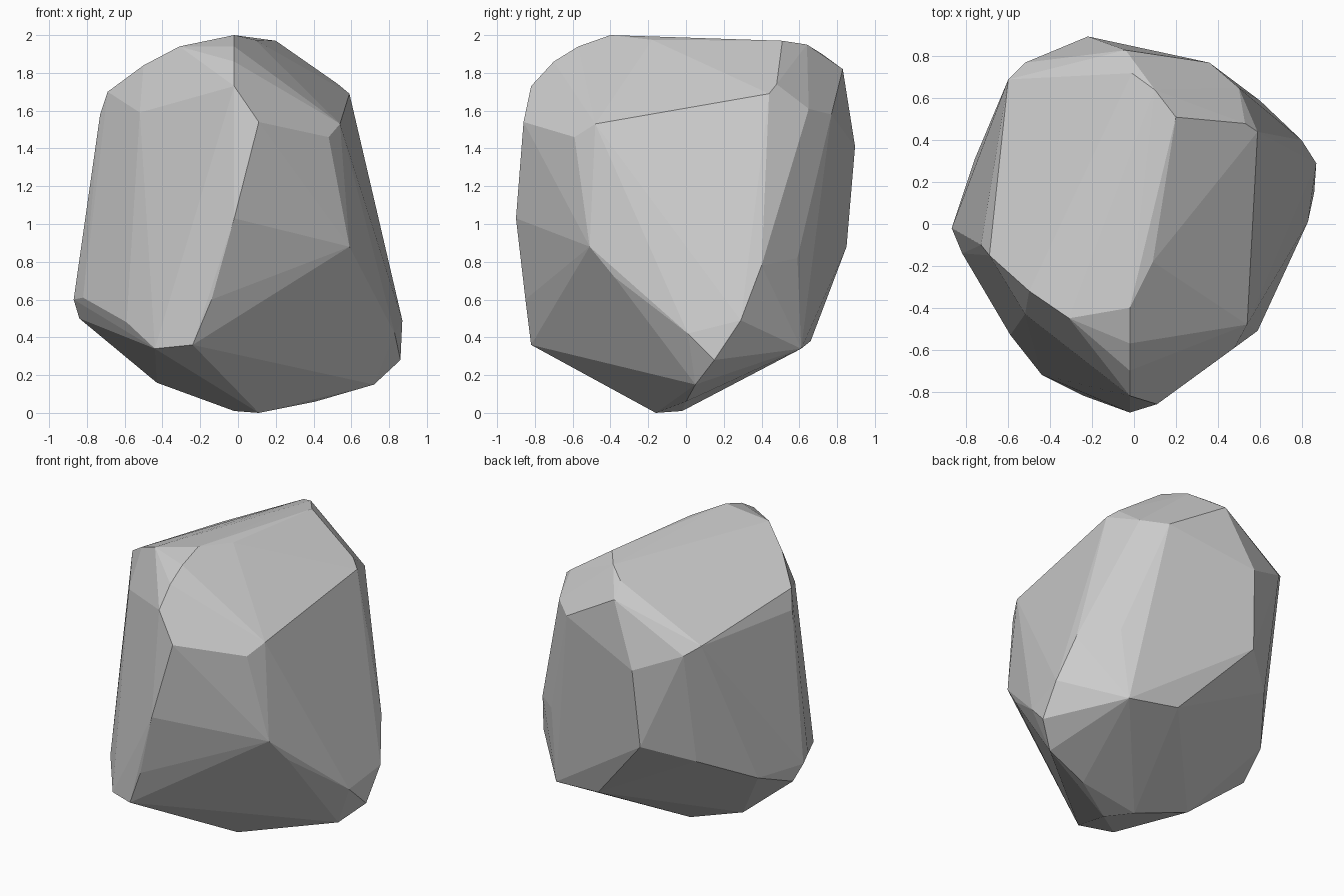
import bpy, bmesh, math

# Corner points of the boulder, by region
crown = [(-.02, -.40, 2.0), (-.02, -.57, 1.94), (-.02, -.70, 1.86), (-.02, -.82, 1.73),
         (-.31, -.45, 1.94), (-.50, -.32, 1.84), (-.69, -.15, 1.70),
         (.09, -.18, 1.975), (.20, .51, 1.97), (.10, .64, 1.95),
         (-.01, .72, 1.90), (-.04, .83, 1.82), (-.35, .59, 1.75)]
shoulders = [(.11, -.86, 1.54), (.48, -.59, 1.46), (.54, -.48, 1.53), (.53, .48, 1.74),
             (.59, .44, 1.69), (.50, .65, 1.61), (.36, .77, 1.58), (-.52, -.43, 1.59),
             (-.73, -.10, 1.58), (-.22, .895, 1.41), (-.52, .77, 1.54), (-.60, .69, 1.60)]
waist = [(-.02, -.90, 1.03), (.59, -.51, .88), (.64, -.38, .72), (.80, .40, .78),
         (.87, .29, .49), (.83, .01, .42), (.60, .59, .82), (-.14, -.85, .60),
         (-.25, .85, .88), (-.52, .63, .77), (-.76, .31, .60), (-.87, -.02, .60),
         (-.82, -.14, .61)]
base = [(-.84, .05, .50), (-.59, -.53, .48), (-.44, -.72, .34), (-.24, -.82, .36),
        (-.43, 0, .16), (.86, .15, .28), (.72, .05, .15), (.41, .0, .06),
        (.55, .61, .34), (.20, .66, .38), (-.02, -.02, .01), (.11, -.16, 0)]

# Boulder: faceted shell around the corners, near-flat facets merged
bm = bmesh.new()
for region in (crown, shoulders, waist, base):
    for p in region:
        bm.verts.new(p)
bmesh.ops.convex_hull(bm, input=bm.verts[:])
bmesh.ops.delete(bm, geom=[v for v in bm.verts if not v.link_faces], context='VERTS')
bmesh.ops.dissolve_limit(bm, angle_limit=math.radians(4), verts=bm.verts[:], edges=bm.edges[:])
bmesh.ops.recalc_face_normals(bm, faces=bm.faces[:])

mesh = bpy.data.meshes.new("boulder")
bm.to_mesh(mesh)
bm.free()
boulder = bpy.data.objects.new("boulder", mesh)
bpy.context.collection.objects.link(boulder)
